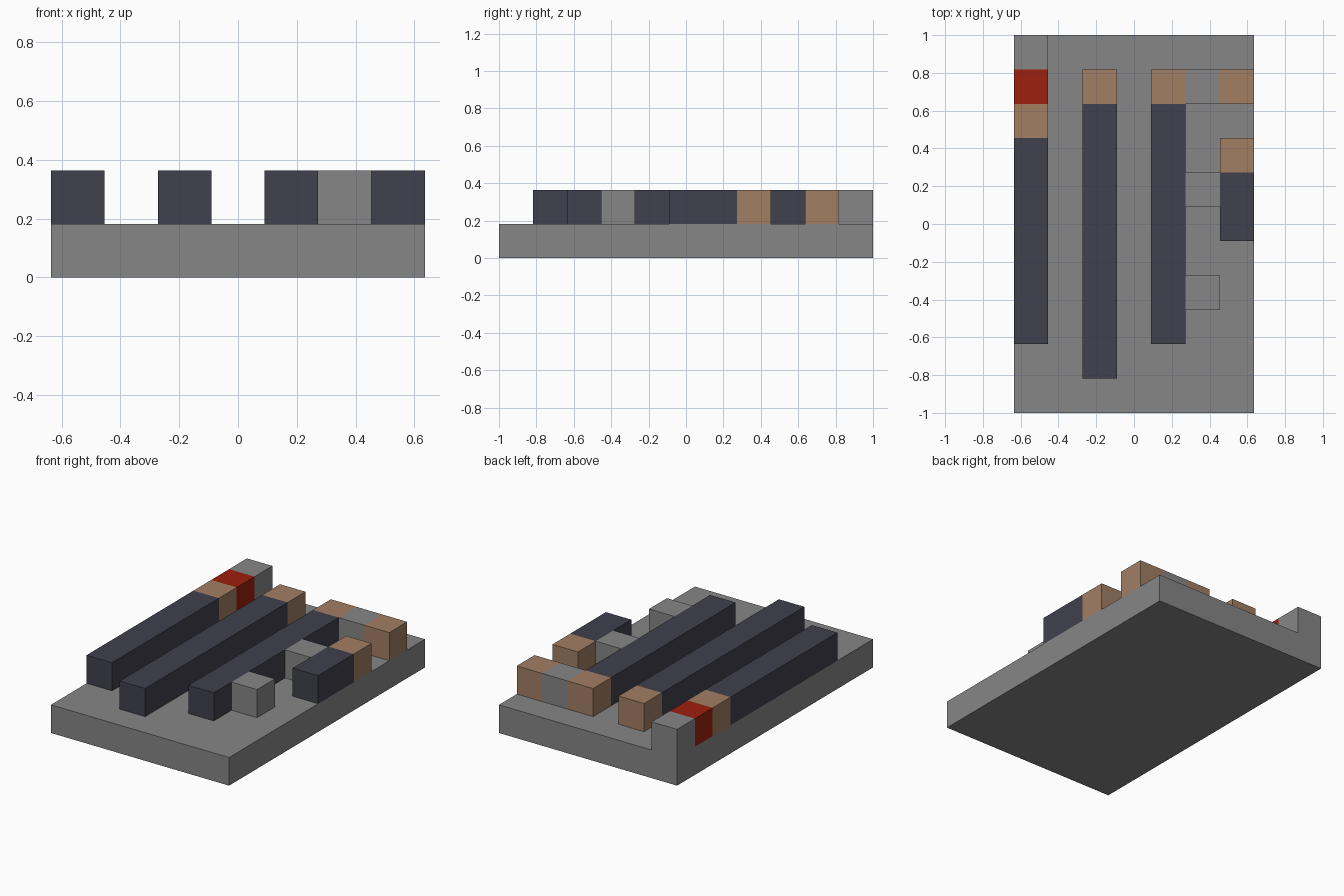
import bpy

if "Cube" in bpy.data.objects:
    bpy.data.objects.remove(bpy.data.objects["Cube"], do_unlink=True)

# The whole model sits on a grid of equal cells
COLS, ROWS = 7, 11
CELL = 2 / ROWS


def material(name, rgb):
    mat = bpy.data.materials.new(name)
    mat.use_nodes = True
    colour = (*rgb, 1)
    mat.diffuse_color = colour
    bsdf = next(n for n in mat.node_tree.nodes if n.type == 'BSDF_PRINCIPLED')
    bsdf.inputs["Base Color"].default_value = colour
    bsdf.inputs["Roughness"].default_value = 0.8
    return mat


grey = material("mid grey", (0.24, 0.24, 0.24))
dark = material("dark slate", (0.052, 0.052, 0.076))
tan = material("tan", (0.36, 0.21, 0.127))
red = material("red", (0.34, 0.014, 0.004))


def block(name, mat, col, row, level=1, wide=1, long=1):
    """Box covering whole cells, counted from the front right corner."""
    bpy.ops.mesh.primitive_cube_add(size=1)
    obj = bpy.context.object
    obj.name = name
    for v in obj.data.vertices:
        v.co.x = (col + (v.co.x + 0.5) * wide - COLS / 2) * CELL
        v.co.y = (row + (v.co.y + 0.5) * long - ROWS / 2) * CELL
        v.co.z = (level + v.co.z + 0.5) * CELL
    obj.data.materials.append(mat)
    return obj


# Base slab
block("base_slab", grey, 0, 0, level=0, wide=COLS, long=ROWS)

# Long dark bars, each with a tan cap at its back end
for name, col, row, length in (("right_edge", 0, 2, 6), ("inner_right", 2, 1, 8),
                               ("inner_left", 4, 2, 7), ("left_edge", 6, 5, 2)):
    block(name + "_bar", dark, col, row, long=length)
    block(name + "_cap", tan, col, row + length)

# Red block and grey corner post behind the right bar
block("red_block", red, 0, 9)
block("corner_post", grey, 0, 10)

# Grey blocks against the inner left bar
for name, row in (("front", 3), ("middle", 6), ("back", 9)):
    block(name + "_side_block", grey, 5, row)

# Tan end of the back link
block("back_left_cap", tan, 6, 9)
